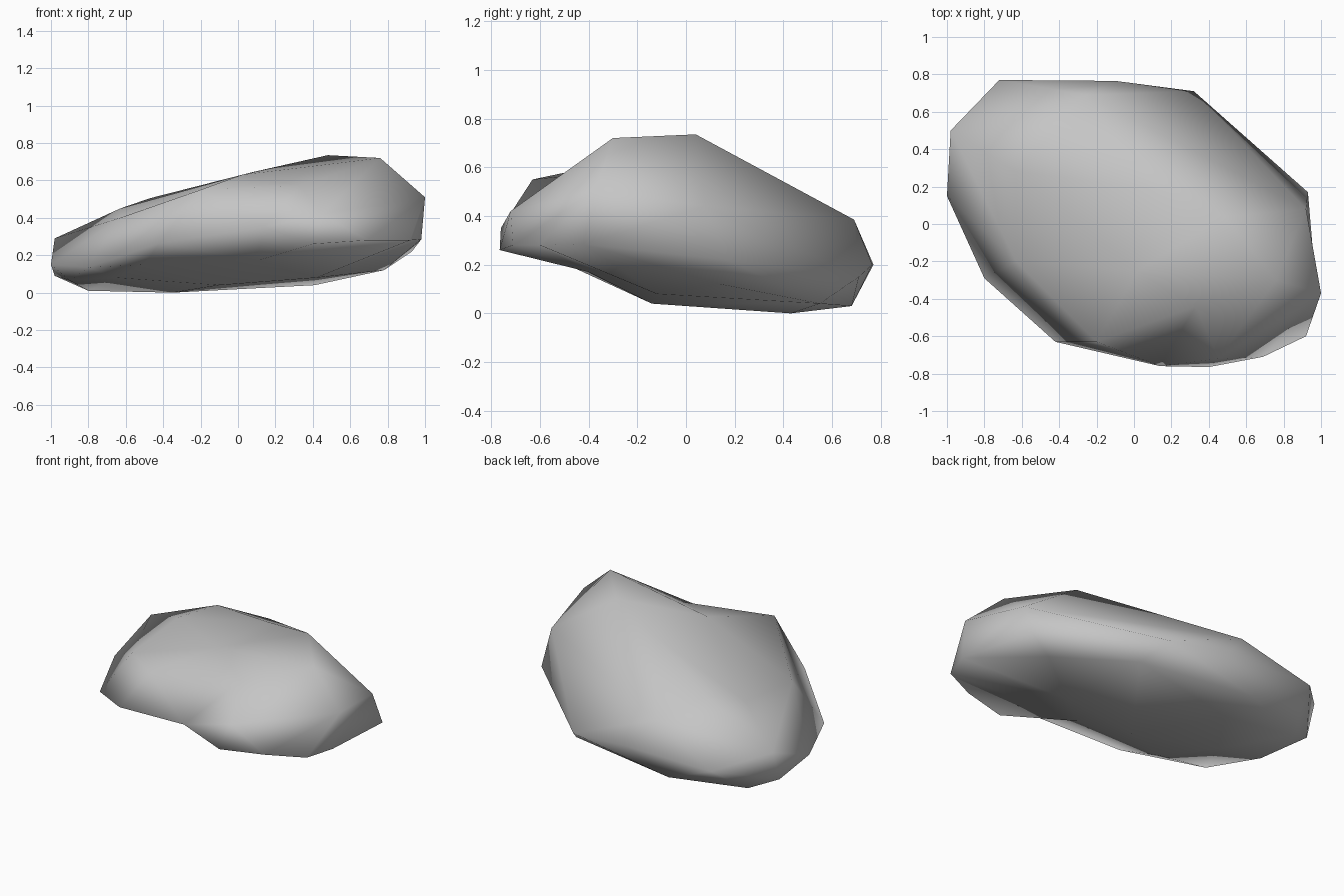
import bpy
import bmesh
from mathutils import Vector

if "Cube" in bpy.data.objects:
    bpy.data.objects.remove(bpy.data.objects["Cube"], do_unlink=True)

# Main corners of the boulder, grouped by height
crown = [(.76, -.3, .72), (.48, .04, .735), (.08, .19, .645), (.02, -.25, .63),
         (-.63, .28, .45), (-.47, .46, .505), (-.63, -.2, .4), (-.2, -.63, .55),
         (.33, -.44, .57), (.45, -.72, .42), (-.26, .69, .385)]
rim = [(1, -.37, .51), (.98, -.42, .285), (.92, -.6, .28), (.69, -.71, .28),
       (.4, -.765, .26), (.14, -.76, .35), (-.42, -.63, .265), (-.8, -.29, .135),
       (-1, .15, .15), (-.98, .43, .09), (-.98, .5, .29), (-.72, .77, .2),
       (-.1, .765, .2), (.32, .71, .15), (.93, .17, .22), (.92, .08, .44)]
base = [(.78, .14, .12), (.41, .55, .04), (.42, -.12, .08), (-.1, -.14, .04),
        (-.35, .43, 0), (-.8, .5, .01), (-.35, .68, .03), (-.65, 0, .08),
        (-.9, .1, .065), (.1, -.4, .17), (-.5, -.38, .15)]


def rounded(point):
    """Blow a corner out towards a ball, so that a hull can join every corner."""
    x, y, z = point
    direction = Vector((x, y, (z - .33 - .17 * x) * 2.5))
    return direction / direction.length ** .92


def build_rock(name, points, material):
    """Wrap a skin around the corners; dents are kept by moving them back."""
    bm = bmesh.new()
    home = {}
    for point in points:
        vert = bm.verts.new(rounded(point))
        home[vert] = Vector(point)
    hull = bmesh.ops.convex_hull(bm, input=bm.verts[:])
    loose = [v for v in hull["geom_interior"] if isinstance(v, bmesh.types.BMVert)]
    for vert in bm.verts:
        vert.co = home[vert]
    bmesh.ops.delete(bm, geom=loose, context="VERTS")
    bmesh.ops.recalc_face_normals(bm, faces=bm.faces[:])
    for face in bm.faces:
        face.smooth = True
    mesh = bpy.data.meshes.new(name)
    bm.to_mesh(mesh)
    bm.free()
    mesh.materials.append(material)
    rock = bpy.data.objects.new(name, mesh)
    bpy.context.collection.objects.link(rock)
    return rock


# Plain stone colour
stone = bpy.data.materials.new("grey_stone")
stone.use_nodes = True
colour = (.56, .56, .56, 1)
stone.diffuse_color = colour
stone.node_tree.nodes["Principled BSDF"].inputs["Base Color"].default_value = colour

build_rock("boulder", crown + rim + base, stone)
